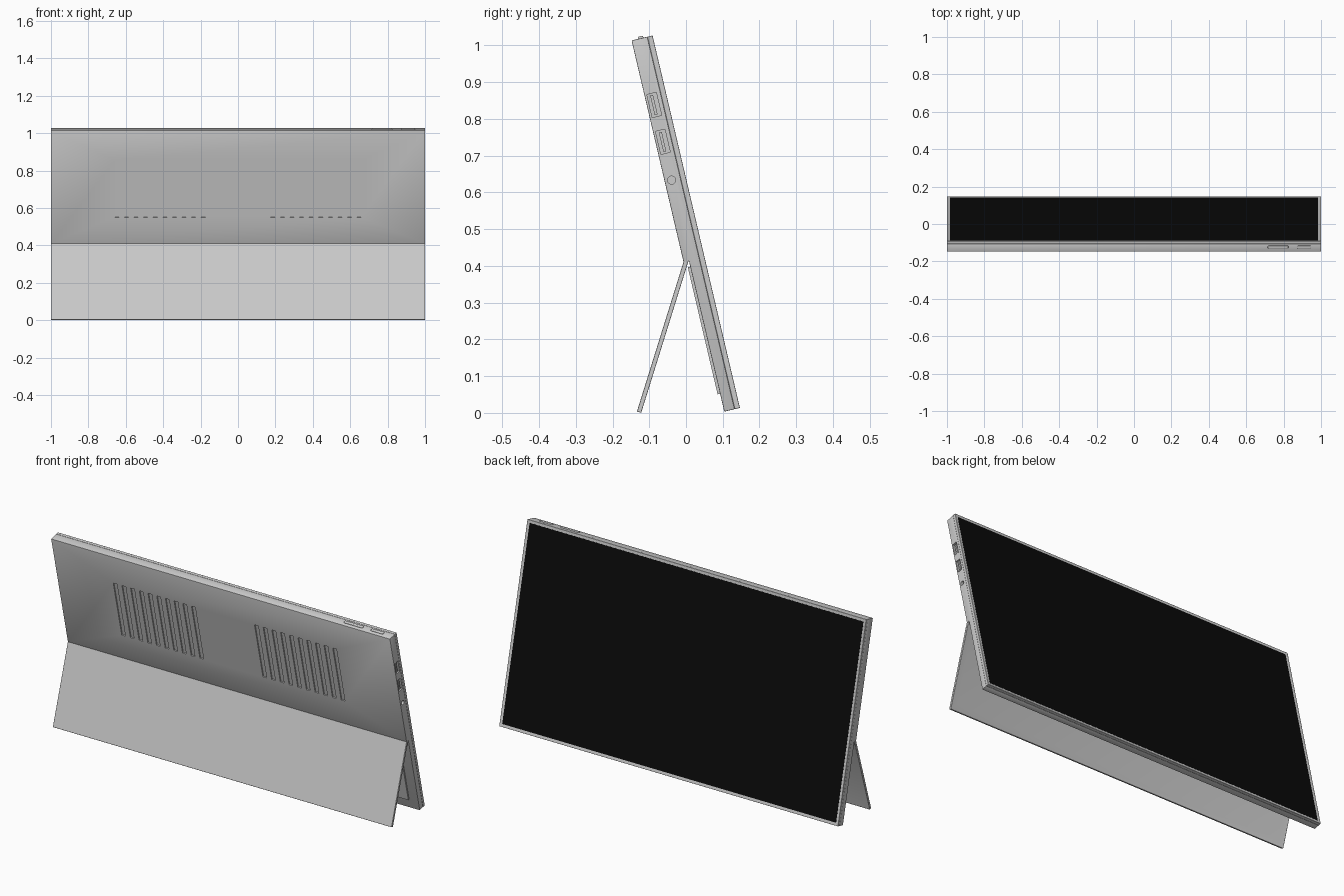
import bpy, bmesh, math
from mathutils import Matrix

if "Cube" in bpy.data.objects:
    bpy.data.objects.remove(bpy.data.objects["Cube"])

TILT = math.radians(13.2)
LEG = math.radians(-17.3)
H, T, STEP, HINGE = 1.041, 0.059, 0.015, 0.42
# tablet frame: x across, y from back to screen, z along the height
BODY = Matrix.Translation((0, 0.0896, 0)) @ Matrix.Rotation(TILT, 4, 'X')
STAND = Matrix.Translation((0, 0, 0.4125)) @ Matrix.Rotation(LEG, 4, 'X')


def finish(bm, name, frame, color=None):
    bmesh.ops.recalc_face_normals(bm, faces=bm.faces)
    me = bpy.data.meshes.new(name)
    bm.to_mesh(me)
    bm.free()
    ob = bpy.data.objects.new(name, me)
    ob.matrix_world = frame
    bpy.context.collection.objects.link(ob)
    if color:
        mat = bpy.data.materials.new(name + "_color")
        mat.diffuse_color = color
        mat.use_nodes = True
        mat.node_tree.nodes["Principled BSDF"].inputs["Base Color"].default_value = mat.diffuse_color
        me.materials.append(mat)
    return ob


def add_box(bm, x, y, z):
    """Box given by (min, max) pairs."""
    r = bmesh.ops.create_cube(bm, size=1)
    for v in r['verts']:
        v.co = [a[0] + (c + 0.5) * (a[1] - a[0]) for a, c in zip((x, y, z), v.co)]


def box(name, frame, x, y, z, color=None):
    bm = bmesh.new()
    add_box(bm, x, y, z)
    return finish(bm, name, frame, color)


def bevel(ob, width, segments=2):
    m = ob.modifiers.new("bevel", 'BEVEL')
    m.width, m.segments, m.limit_method = width, segments, 'ANGLE'


def recess(bm, side, margin, depth):
    """Inset the +y face and push it inwards."""
    bm.normal_update()
    f = [f for f in bm.faces if f.normal.y * side > 0.9]
    bmesh.ops.inset_region(bm, faces=f, thickness=margin)
    bmesh.ops.translate(bm, verts=f[0].verts, vec=(0, -side * depth, 0))


# rear shell: stepped profile, thinner behind the stand
bm = bmesh.new()
profile = [(0, HINGE), (0, H), (0.044, H), (0.044, 0), (STEP, 0), (STEP, HINGE)]
face = bm.faces.new([bm.verts.new((-1, y, z)) for y, z in profile])
ext = bmesh.ops.extrude_face_region(bm, geom=[face])
bmesh.ops.translate(bm, vec=(2, 0, 0),
                    verts=[g for g in ext['geom'] if isinstance(g, bmesh.types.BMVert)])
shell = finish(bm, "rear_shell", BODY)
bevel(shell, 0.002)

# cutters: vent slots on both halves, two ports and a round jack
PORTS = (0.856, 0.753)
bm = bmesh.new()
for i in range(10):
    x = 0.175 + i * 0.0513
    for s in (-1, 1):
        add_box(bm, sorted((s * x, s * (x + 0.022))), (-0.01, 0.006), (0.565, 0.878))
for h in PORTS:
    add_box(bm, (0.96, 1.01), (0.007, 0.033), (h - 0.032, h + 0.032))
bmesh.ops.create_cone(bm, cap_ends=True, segments=24, radius1=0.011, radius2=0.011, depth=0.05,
                      matrix=Matrix.Translation((0.985, 0.0193, 0.646)) @ Matrix.Rotation(math.pi / 2, 4, 'Y'))
cutter = finish(bm, "shell_cutter", BODY)
cutter.hide_render = True
cutter.hide_set(True)
cut = shell.modifiers.new("cut", 'BOOLEAN')
cut.operation, cut.solver, cut.object = 'DIFFERENCE', 'EXACT', cutter

# bake the cuts and drop the cutter
dg = bpy.context.evaluated_depsgraph_get()
baked = bpy.data.meshes.new_from_object(shell.evaluated_get(dg))
shell.modifiers.clear()
shell.data = baked
bpy.data.objects.remove(cutter)

# port tongues
for i, h in enumerate(PORTS):
    box(f"port_tongue_{i + 1}", BODY, (0.955, 0.997), (0.015, 0.023), (h - 0.027, h + 0.027))

# front frame with a shallow recess for the screen
bm = bmesh.new()
add_box(bm, (-1, 1), (0.044, T), (0, H))
recess(bm, 1, 0.015, 0.002)
bevel(finish(bm, "screen_frame", BODY), 0.0015)
box("screen", BODY, (-0.985, 0.985), (0.05, T - 0.001), (0.015, H - 0.015), (0.003, 0.003, 0.003, 1))

# raised panel behind the stand
box("back_panel", BODY, (-0.945, 0.945), (0.008, STEP + 0.002), (0.05, HINGE - 0.015))

# folding stand, hollowed on its inner face
bm = bmesh.new()
add_box(bm, (-1, 1), (-0.006, 0.0065), (-0.43, 0.004))
recess(bm, 1, 0.05, 0.007)
bevel(finish(bm, "stand", STAND), 0.0015)

# hinge rod
bm = bmesh.new()
bmesh.ops.create_cone(bm, cap_ends=True, segments=16, radius1=0.005, radius2=0.005, depth=1.98,
                      matrix=Matrix.Rotation(math.pi / 2, 4, 'Y'))
finish(bm, "hinge_rod", STAND)

# top edge buttons
for name, x, w in (("volume_button", 0.77, 0.055), ("power_button", 0.91, 0.037)):
    b = box(name, BODY, (x - w, x + w), (0.018, 0.033), (H - 0.006, H + 0.006))
    bevel(b, 0.004, 3)

for ob in bpy.context.collection.objects:
    ob.select_set(True)
    bpy.context.view_layer.objects.active = ob
bpy.ops.object.shade_smooth_by_angle()
